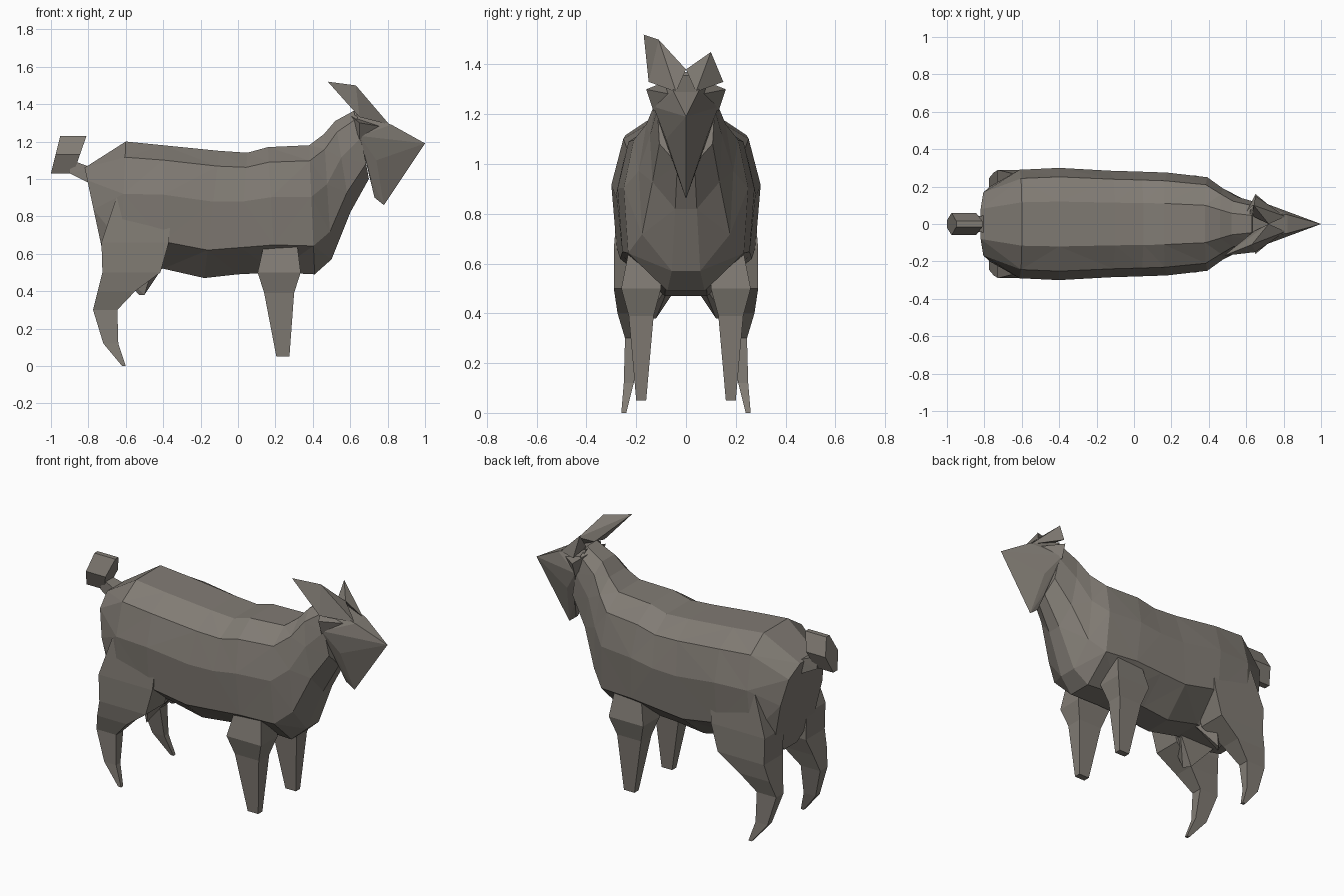
import bpy
import bmesh

if "Cube" in bpy.data.objects:
    bpy.data.objects.remove(bpy.data.objects["Cube"], do_unlink=True)

# Single coat colour
coat = bpy.data.materials.new("warm_grey_coat")
coat.use_nodes = True
coat.diffuse_color = (.22, .2, .175, 1)
shader = coat.node_tree.nodes["Principled BSDF"]
shader.inputs["Base Color"].default_value = coat.diffuse_color


def finish(name, bm):
    """Turn a bmesh into a flat-shaded, triangulated object."""
    bmesh.ops.triangulate(bm, faces=bm.faces[:])
    bmesh.ops.recalc_face_normals(bm, faces=bm.faces[:])
    mesh = bpy.data.meshes.new(name)
    bm.to_mesh(mesh)
    bm.free()
    mesh.materials.append(coat)
    part = bpy.data.objects.new(name, mesh)
    bpy.context.collection.objects.link(part)


def loft(name, rings):
    """Skin a closed tube through rings of equal point count."""
    bm = bmesh.new()
    loops = [[bm.verts.new(point) for point in ring] for ring in rings]
    for lower, upper in zip(loops, loops[1:]):
        for i in range(len(lower)):
            bm.faces.new((lower[i - 1], lower[i], upper[i], upper[i - 1]))
    bm.faces.new(loops[0])
    bm.faces.new(loops[-1])
    finish(name, bm)


def hull(name, points):
    """Wrap a faceted solid around a few corner points."""
    bm = bmesh.new()
    for point in points:
        bm.verts.new(point)
    bmesh.ops.convex_hull(bm, input=bm.verts[:])
    loose = [vert for vert in bm.verts if not vert.link_faces]
    bmesh.ops.delete(bm, geom=loose, context="VERTS")
    finish(name, bm)


def mirrored(points):
    return [(x, -y, z) for x, y, z in points]


def section(top, bottom, width):
    """Ten-sided cross-section leaning from its bottom to its top."""
    half = []
    for spread, height in ((.4, 1), (.84, .88), (1, .6), (.93, .22), (.3, 0)):
        x = bottom[0] + (top[0] - bottom[0]) * height
        z = bottom[1] + (top[1] - bottom[1]) * height
        half.append((x, width / 2 * spread, z))
    return half + mirrored(reversed(half))


def joint(x, y, z, length, width):
    """Level four-sided ring around a limb."""
    corners = ((-1, -1), (1, -1), (1, 1), (-1, 1))
    return [(x + length / 2 * i, y + width / 2 * j, z) for i, j in corners]


# Body and neck, from rump to nape
loft("body", [
    section(top=(-.82, 1.06), bottom=(-.7, .5), width=.4),
    section(top=(-.6, 1.2), bottom=(-.63, .5), width=.58),
    section(top=(-.4, 1.18), bottom=(-.4, .52), width=.6),
    section(top=(-.1, 1.15), bottom=(-.18, .47), width=.57),
    section(top=(.05, 1.14), bottom=(0, .49), width=.56),
    section(top=(.16, 1.17), bottom=(.2, .5), width=.55),
    section(top=(.38, 1.18), bottom=(.41, .49), width=.5),
    section(top=(.46, 1.24), bottom=(.5, .57), width=.38),
    section(top=(.52, 1.31), bottom=(.6, .82), width=.29),
    section(top=(.63, 1.37), bottom=(.7, 1), width=.23),
])

# Parts that come in left and right pairs
front_leg = [
    joint(x=.23, y=.16, z=.7, length=.16, width=.12),
    joint(x=.22, y=.18, z=.5, length=.23, width=.16),
    joint(x=.22, y=.18, z=.39, length=.16, width=.1),
    joint(x=.24, y=.18, z=.05, length=.07, width=.04),
]
hind_leg = [
    joint(x=-.5, y=.18, z=.9, length=.3, width=.18),
    joint(x=-.55, y=.2, z=.66, length=.36, width=.18),
    joint(x=-.57, y=.2, z=.5, length=.31, width=.18),
    joint(x=-.65, y=.21, z=.4, length=.2, width=.13),
    joint(x=-.71, y=.21, z=.3, length=.13, width=.07),
    joint(x=-.68, y=.23, z=.12, length=.08, width=.04),
    joint(x=-.61, y=.25, z=0, length=.02, width=.02),
]
udder = [(-.63, .04, .5), (-.4, .06, .53), (-.45, .2, .55),
         (-.53, .12, .38), (-.5, .16, .38)]
ear = [(.65, .16, 1.3), (.65, .13, 1.21), (.77, .06, 1.28), (.6, .06, 1.34)]

for side in ("left", "right"):
    place = list if side == "left" else mirrored
    loft(f"front_leg_{side}", [place(ring) for ring in front_leg])
    loft(f"hind_leg_{side}", [place(ring) for ring in hind_leg])
    hull(f"udder_{side}", place(udder))
    hull(f"ear_{side}", place(ear))

# Head with pointed muzzle and beard
muzzle_tip = (1, 0, 1.19)
beard_tip = (.78, 0, .86)
cheek_side = [(.62, .07, 1.36), (.82, .05, 1.29), (.65, .13, 1.23),
              (.74, .08, 1.1), (.71, .05, 1), (.73, .01, .9)]
hull("head", [muzzle_tip, beard_tip] + cheek_side + mirrored(cheek_side))

# Horns share a base shape; the right one is longer and swept back
horn_base = [(.65, .15, 1.33), (.81, .04, 1.29), (.72, 0, 1.38),
             (.64, .04, 1.36)]
hull("horn_left", horn_base + [(.64, .1, 1.45)])
hull("horn_right", mirrored(horn_base + [(.48, .17, 1.52), (.63, .11, 1.5)]))

# Upturned tail
tail_side = [(-.89, .03, 1.1), (-.9, .03, 1.03), (-.78, .05, 1.06),
             (-.78, .05, .97)]
hull("tail_base", tail_side + mirrored(tail_side))
loft("tail_tuft", [
    joint(x=-.88, y=0, z=1.23, length=.14, width=.03),
    joint(x=-.91, y=0, z=1.13, length=.13, width=.12),
    joint(x=-.94, y=0, z=1.03, length=.12, width=.04),
])
